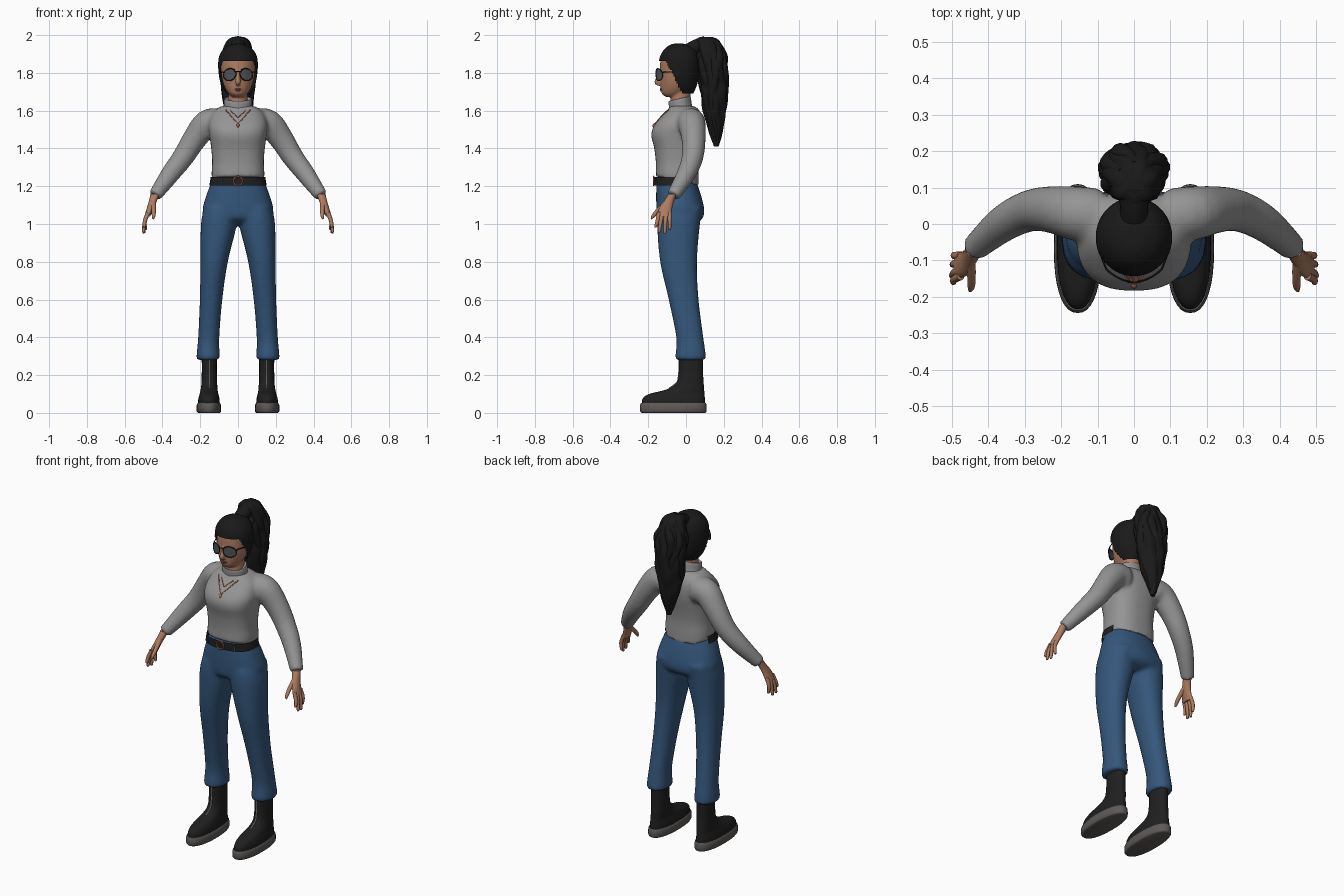
import bpy, bmesh, math
from mathutils import Vector


def material(name, *rgb):
    m = bpy.data.materials.new(name)
    m.diffuse_color = (*rgb, 1)
    return m


SKIN = material("tan skin", 0.42, 0.20, 0.12)
HAIR = material("black hair", 0.010, 0.010, 0.010)
LEATHER = material("black leather", 0.014, 0.014, 0.014)
WOOL = material("grey wool", 0.30, 0.30, 0.30)
DENIM = material("blue denim", 0.035, 0.095, 0.20)
RUBBER = material("grey rubber", 0.11, 0.10, 0.095)
GLASS = material("smoky glass", 0.085, 0.09, 0.095)
COPPER = material("copper metal", 0.45, 0.17, 0.09)
LIP = material("rose lip", 0.27, 0.09, 0.065)
ZIP = material("pale zip", 0.40, 0.40, 0.40)


def spline(rows, k):
    """Catmull-Rom resampling of equal-length tuples."""
    out = []
    for i in range(len(rows) - 1):
        a, b, c, d = rows[max(i - 1, 0)], rows[i], rows[i + 1], rows[min(i + 2, len(rows) - 1)]
        for s in range(k):
            t = s / k
            out.append([0.5 * (2 * q + (r - p) * t + (2 * p - 5 * q + 4 * r - w) * t * t
                               + (3 * q - p - 3 * r + w) * t ** 3)
                        for p, q, r, w in zip(a, b, c, d)])
    return out + [list(rows[-1])]


def skin_rings(bm, rings, caps=True):
    vs = [[bm.verts.new(p) for p in ring] for ring in rings]
    n = len(vs[0])
    for a, b in zip(vs, vs[1:]):
        for i in range(n):
            bm.faces.new((a[i], a[(i + 1) % n], b[(i + 1) % n], b[i]))
    if caps:
        bm.faces.new(vs[0])
        bm.faces.new(vs[-1])


def loft(bm, rows, n=36, k=5, power=2.0, groove=0.0, caps=True):
    """Stack of level rings; rows are (z, x0, x1, y0, y1, tilt)."""
    rings = []
    for z, x0, x1, y0, y1, tilt in spline([tuple(r) + (0,) * (6 - len(r)) for r in rows], k):
        ring = []
        for i in range(n):
            a = 2 * math.pi * i / n
            c, s = math.cos(a), math.sin(a)
            c = math.copysign(abs(c) ** (2 / power), c)
            s = math.copysign(abs(s) ** (2 / power), s)
            g = 1 + groove * math.sin(7 * a + 16 * z) + groove * 0.6 * math.sin(4 * a - 38 * z)
            ring.append(((x0 + x1) / 2 + (x1 - x0) / 2 * c * g,
                         (y0 + y1) / 2 + (y1 - y0) / 2 * s * g, z + tilt * s))
        rings.append(ring)
    skin_rings(bm, rings, caps)


def tube(bm, pts, n=12, k=4):
    """Round tube through (x, y, z, radius) points."""
    pts = spline(pts, k)
    P = [Vector(p[:3]) for p in pts]
    span = P[-1] - P[0]
    axis = min((1, 0, 2), key=lambda i: abs(span[i]))
    ref = Vector([float(i == axis) for i in range(3)])
    rings = []
    for i, p in enumerate(P):
        t = P[min(i + 1, len(P) - 1)] - P[max(i - 1, 0)]
        if P[0] == P[-1] and i in (0, len(P) - 1):
            t = P[1] - P[-2]
        u = t.cross(ref).normalized()
        v = t.cross(u).normalized()
        rings.append([p + (u * math.cos(2 * math.pi * j / n) + v * math.sin(2 * math.pi * j / n)) * pts[i][3]
                      for j in range(n)])
    skin_rings(bm, rings)


def mirror(bm):
    new = bmesh.ops.duplicate(bm, geom=bm.verts[:] + bm.edges[:] + bm.faces[:])["geom"]
    for v in new:
        if isinstance(v, bmesh.types.BMVert):
            v.co.x *= -1


def finish(name, bm, mat, voxel=0, smooth=4):
    bmesh.ops.recalc_face_normals(bm, faces=bm.faces)
    me = bpy.data.meshes.new(name)
    bm.to_mesh(me)
    bm.free()
    ob = bpy.data.objects.new(name, me)
    bpy.context.collection.objects.link(ob)
    me.materials.append(mat)
    bpy.ops.object.select_all(action='DESELECT')
    bpy.context.view_layer.objects.active = ob
    ob.select_set(True)
    if voxel:
        r = ob.modifiers.new("blend", 'REMESH')
        r.mode, r.voxel_size = 'VOXEL', voxel
        s = ob.modifiers.new("soften", 'SMOOTH')
        s.iterations, s.factor = smooth, 0.5
        for m in ("blend", "soften"):
            bpy.ops.object.modifier_apply(modifier=m)
    bpy.ops.object.shade_smooth_by_angle(angle=math.radians(50))
    bpy.context.view_layer.update()
    return ob


def sym(z, rx, y0, y1, tilt=0):
    return (z, -rx, rx, y0, y1, tilt)


def on_front(ob, x, z, r, lift=0.0):
    """Point on the front of an object, as a tube point."""
    hit, loc, _, _ = ob.ray_cast(Vector((x, -1, z)), Vector((0, 1, 0)))
    return (x, (loc.y if hit else -0.12) - lift, z, r)


# Sweater: sleeves blended into the torso
bm = bmesh.new()
tube(bm, [(0.10, 0.02, 1.535, 0.078), (0.165, 0.03, 1.53, 0.074), (0.23, 0.04, 1.45, 0.064),
          (0.29, 0.035, 1.355, 0.057), (0.36, 0.0, 1.262, 0.050), (0.44, -0.068, 1.15, 0.036)], 24)
mirror(bm)
loft(bm, [sym(1.228, 0.138, -0.162, 0.068, -0.024), sym(1.27, 0.14, -0.160, 0.066, -0.01),
          sym(1.33, 0.137, -0.160, 0.064), sym(1.40, 0.142, -0.168, 0.072), sym(1.47, 0.152, -0.184, 0.084),
          sym(1.52, 0.157, -0.170, 0.088), sym(1.57, 0.145, -0.130, 0.084), sym(1.605, 0.12, -0.097, 0.068),
          sym(1.625, 0.085, -0.085, 0.045)], power=2.5)
sweater = finish("sweater", bm, WOOL, 0.011)

# Folded collar
bm = bmesh.new()
loft(bm, [sym(1.60, 0.078, -0.090, 0.036, 0.01), sym(1.625, 0.074, -0.090, 0.030, 0.012),
          sym(1.652, 0.074, -0.092, 0.026, 0.013), sym(1.664, 0.070, -0.090, 0.022, 0.013),
          sym(1.655, 0.062, -0.080, 0.014, 0.013)])
finish("collar", bm, WOOL)

# Jeans: hips blended into both legs
bm = bmesh.new()
loft(bm, [(1.09, 0.01, 0.178, -0.148, 0.088), (1.0, 0.006, 0.196, -0.153, 0.074),
          (0.8, 0.054, 0.199, -0.137, 0.058), (0.6, 0.083, 0.202, -0.092, 0.067),
          (0.4, 0.099, 0.211, -0.052, 0.092), (0.31, 0.097, 0.219, -0.056, 0.105),
          (0.28, 0.097, 0.219, -0.056, 0.107)], power=2.2)
mirror(bm)
loft(bm, [sym(1.245, 0.130, -0.152, 0.045), sym(1.20, 0.150, -0.157, 0.064), sym(1.13, 0.175, -0.158, 0.086),
          sym(1.07, 0.188, -0.156, 0.097), sym(1.03, 0.165, -0.148, 0.088), sym(1.005, 0.08, -0.11, 0.05)],
     power=2.3)
finish("jeans", bm, DENIM, 0.012)

# Belt runs round the front; the sweater hangs over it behind
bm = bmesh.new()
loft(bm, [sym(1.204, 0.152, -0.168, 0.07), sym(1.25, 0.144, -0.168, 0.07)], n=64, k=2, power=2.4, caps=False)
bmesh.ops.delete(bm, geom=[f for f in bm.faces if f.calc_center_median().y > -0.01], context='FACES')
belt = finish("belt", bm, LEATHER)
bm = bmesh.new()
tube(bm, [(0.024 * math.cos(a), -0.172, 1.228 + 0.024 * math.sin(a), 0.004)
          for a in [math.pi / 6 * i for i in range(12)] + [0]], 8, 2)
finish("buckle", bm, COPPER)
bm = bmesh.new()
for x in (0.085, -0.085):
    tube(bm, [on_front(belt, x, z, 0.004) for z in (1.208, 1.228, 1.247)], 6)
finish("belt_loops", bm, DENIM)

# Boots, soles and zips
bm = bmesh.new()
loft(bm, [(0.04, 0.096, 0.212, -0.234, 0.102), (0.075, 0.098, 0.210, -0.230, 0.100),
          (0.10, 0.104, 0.203, -0.195, 0.098), (0.122, 0.108, 0.198, -0.110, 0.096),
          (0.15, 0.110, 0.194, -0.056, 0.094), (0.20, 0.112, 0.192, -0.038, 0.091),
          (0.30, 0.112, 0.192, -0.036, 0.091)], power=2.2)
mirror(bm)
boots = finish("boots", bm, LEATHER)
bm = bmesh.new()
loft(bm, [(0.0, 0.098, 0.210, -0.234, 0.102), (0.008, 0.090, 0.219, -0.243, 0.109),
          (0.04, 0.090, 0.219, -0.244, 0.109), (0.052, 0.096, 0.213, -0.238, 0.104)], k=2, power=2.3)
mirror(bm)
finish("soles", bm, RUBBER)
bm = bmesh.new()
tube(bm, [on_front(boots, 0.15, 0.13 + 0.03 * i, 0.0035, 0.001) for i in range(6)], 6)
mirror(bm)
finish("boot_zips", bm, ZIP)

# Hands
bm = bmesh.new()
loft(bm, [(1.16, 0.415, 0.463, -0.092, -0.048), (1.12, 0.43, 0.472, -0.118, -0.064),
          (1.08, 0.447, 0.484, -0.143, -0.074), (1.04, 0.466, 0.496, -0.152, -0.078)], 16)
for y, tip in ((-0.143, (0.496, -0.160, 0.988)), (-0.125, (0.50, -0.142, 0.962)),
               (-0.106, (0.498, -0.112, 0.957)), (-0.087, (0.49, -0.086, 0.975))):
    tube(bm, [(0.476, y, 1.06, 0.0115), (0.493, (y + tip[1]) / 2, 1.015, 0.0105),
              (*tip, 0.008), (tip[0], tip[1], tip[2] - 0.006, 0.003)], 10)
tube(bm, [(0.45, -0.10, 1.115, 0.016), (0.446, -0.145, 1.075, 0.012), (0.447, -0.172, 1.045, 0.010),
          (0.45, -0.184, 1.027, 0.004)], 10)
mirror(bm)
finish("hands", bm, SKIN)

# Head with neck and nose
bm = bmesh.new()
tube(bm, [(0, -0.03, 1.60, 0.055), (0, -0.03, 1.66, 0.052), (0, -0.02, 1.75, 0.052)], 24)
loft(bm, [sym(1.673, 0.03, -0.108, -0.03), sym(1.69, 0.05, -0.128, 0.0), sym(1.72, 0.069, -0.134, 0.03),
          sym(1.76, 0.083, -0.136, 0.05), sym(1.82, 0.090, -0.138, 0.058), sym(1.88, 0.085, -0.130, 0.055),
          sym(1.93, 0.05, -0.085, 0.025)])
tube(bm, [(0, -0.130, 1.815, 0.008), (0, -0.146, 1.775, 0.011), (0, -0.154, 1.752, 0.014),
          (0, -0.142, 1.738, 0.010)])
head = finish("head", bm, SKIN, 0.006, 3)
bm = bmesh.new()
for z, w in ((1.714, 0.023), (1.706, 0.018)):
    tube(bm, [on_front(head, w * t, z, 0.001 + 0.004 * (1 - abs(t))) for t in (-1, -0.5, 0, 0.5, 1)], 8)
finish("lips", bm, LIP)

# Pulled-back hair, cut along a sloping hairline
bm = bmesh.new()
loft(bm, [sym(1.69, 0.062, -0.10, 0.038), sym(1.73, 0.086, -0.14, 0.056), sym(1.78, 0.100, -0.146, 0.068),
          sym(1.84, 0.105, -0.146, 0.073), sym(1.89, 0.099, -0.136, 0.066), sym(1.93, 0.073, -0.110, 0.045),
          sym(1.95, 0.035, -0.080, 0.005), sym(1.955, 0.01, -0.06, -0.02)], n=72, k=7)


def below_hairline(f):
    c = f.calc_center_median()
    return c.z < 1.862 - 2 * max(0, c.y + 0.105)


bmesh.ops.delete(bm, geom=[f for f in bm.faces if below_hairline(f)], context='FACES')
finish("swept_hair", bm, HAIR)

# Ponytail: grooved core, tied root and wavy outer locks
bm = bmesh.new()
loft(bm, [sym(1.99, 0.03, 0.075, 0.14), sym(1.965, 0.06, 0.05, 0.18), sym(1.88, 0.085, 0.06, 0.21),
          sym(1.80, 0.090, 0.072, 0.22), sym(1.70, 0.084, 0.078, 0.222), sym(1.60, 0.07, 0.092, 0.212),
          sym(1.50, 0.043, 0.118, 0.197), sym(1.41, 0.012, 0.148, 0.172)], n=64, k=6, groove=0.055)
tube(bm, [(0, 0.0, 1.90, 0.045), (0, 0.045, 1.935, 0.038), (0, 0.10, 1.945, 0.05)], 20)
for i in range(10):
    a = 2 * math.pi * i / 10
    end = 1.44 + 0.05 * (i * 3 % 5)
    lock = []
    for j in range(9):
        t = j / 8
        spread = (0.35 + 0.65 * min(1, t * 4)) * (1 - 0.72 * t ** 2.2)
        w = a + 0.28 * math.sin(7 * t + i * 1.7)
        lock.append((0.078 * spread * math.cos(w), 0.132 + 0.03 * t + 0.066 * spread * math.sin(w),
                     1.965 + (end - 1.965) * t, 0.005 + 0.021 * math.sin(math.pi * min(1, 0.25 + 0.75 * t))))
    tube(bm, lock, 10, 3)
finish("ponytail", bm, HAIR)


# Aviator glasses wrapped round the face
def rim(a, scale=1.0):
    x = 0.044 + 0.033 * scale * math.cos(a) - 0.004 * scale * math.sin(a)
    return (x, -0.159 + 6 * x * x, 1.791 + 0.032 * scale * math.sin(a))


steps = [math.pi / 10 * i for i in range(20)]
bm = bmesh.new()
skin_rings(bm, [[rim(a, s) for a in steps] for s in (1, 0.5, 0.05)])
bm.faces.ensure_lookup_table()
bmesh.ops.delete(bm, geom=[f for f in bm.faces if len(f.verts) == 20][:1], context='FACES_ONLY')
mirror(bm)
finish("lenses", bm, GLASS)
bm = bmesh.new()
tube(bm, [(*rim(a), 0.003) for a in steps + [0]], 6, 1)
tube(bm, [(0.076, -0.124, 1.803, 0.003), (0.092, -0.08, 1.806, 0.003), (0.100, -0.03, 1.80, 0.003)], 6)
mirror(bm)
tube(bm, [(x, -0.160, 1.808, 0.003) for x in (-0.018, 0, 0.018)], 6)
finish("glasses_frame", bm, LEATHER)

# Necklace chains and pendant resting on the sweater
bm = bmesh.new()
for s in (-1, 1):
    for w, top, low in ((0.066, 1.605, 1.53), (0.04, 1.60, 1.565)):
        tube(bm, [on_front(sweater, s * w * t, low + (top - low) * t, 0.003, 0.001)
                  for t in (0, 0.25, 0.5, 0.75, 1)], 6, 2)
tube(bm, [on_front(sweater, 0, z, r, 0.002) for z, r in ((1.534, 0.003), (1.524, 0.008), (1.512, 0.003))], 8)
finish("necklace", bm, COPPER)
